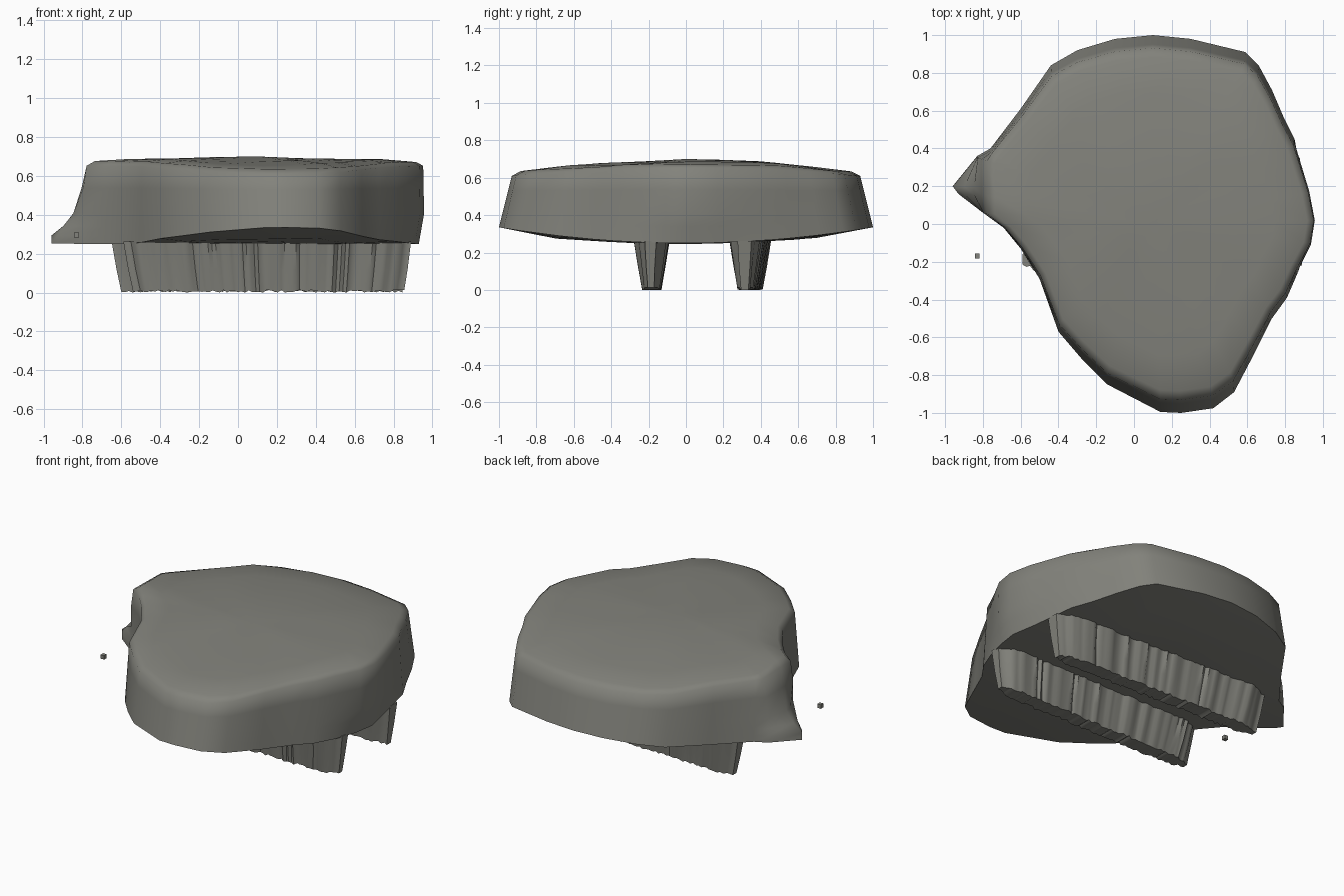
import bpy, bmesh, random
from mathutils import noise, Vector

if "Cube" in bpy.data.objects:
    bpy.data.objects.remove(bpy.data.objects["Cube"])

random.seed(4)
stone = bpy.data.materials.new("weathered grey stone")
stone.diffuse_color = (0.225, 0.225, 0.2, 1)
stone.use_nodes = True
stone.node_tree.nodes["Principled BSDF"].inputs["Base Color"].default_value = stone.diffuse_color


def finish(name, bm, angle=0.7):
    bmesh.ops.recalc_face_normals(bm, faces=bm.faces)
    me = bpy.data.meshes.new(name)
    bm.to_mesh(me)
    bm.free()
    ob = bpy.data.objects.new(name, me)
    bpy.context.collection.objects.link(ob)
    me.materials.append(stone)
    bpy.ops.object.select_all(action='DESELECT')
    ob.select_set(True)
    bpy.context.view_layer.objects.active = ob
    if angle:
        bpy.ops.object.shade_smooth_by_angle(angle=angle)
    return ob


def loft(bm, rings):
    """Skin closed rings of equal length; returns the vertex rings."""
    rows = [[bm.verts.new(p) for p in r] for r in rings]
    n = len(rows[0])
    for a, b in zip(rows, rows[1:]):
        for i in range(n):
            j = (i + 1) % n
            bm.faces.new((a[i], a[j], b[j], b[i]))
    return rows


def fan(bm, ring, point):
    c = bm.verts.new(point)
    for i in range(len(ring)):
        bm.faces.new((ring[i], ring[(i + 1) % len(ring)], c))


# Slab plan outline, with the pointed spur on the left
outline = [(.1, 1), (-.1, .98), (-.3, .92), (-.44, .84), (-.6, .61), (-.76, .4), (-.83, .36),
           (-.96, .2), (-.93, .16), (-.8, .06), (-.69, -.02), (-.6, -.13), (-.5, -.29),
           (-.4, -.57), (-.28, -.71), (-.14, -.85), (.14, -.995), (.25, -1), (.42, -.975),
           (.53, -.89), (.64, -.68), (.73, -.5), (.81, -.39), (.87, -.25), (.94, -.11),
           (.96, .02), (.93, .18), (.85, .45), (.79, .57), (.73, .71), (.66, .84),
           (.59, .91), (.3, .98)]


def side_ring(t, x_min):
    """Outline at height fraction t, tapering in towards the top."""
    ring = []
    for x, y in outline:
        lo, hi = .25 + .085 * y * y, .66 - .045 * y * y
        px = max(x, x_min)
        if x > .92:                      # undercut chip on the right end
            px -= .03 * max(0, 1 - t / .38)
        ring.append((px - .008 * t * x, y * (1 - .07 * t), lo + (hi - lo) * t))
    return ring


def flat_ring(s, base, dome, rough):
    """Inner ring of the top or underside, shrunk towards the middle."""
    ring = []
    for x, y in outline:
        x = max(x, -.78)
        px, py = .1 + (x - .1) * s, y * .93 * s
        z = base + dome * py * py + rough * noise.noise(Vector((px * 3, py * 3, base)))
        ring.append((px, py, z))
    return ring


bm = bmesh.new()
rings = [flat_ring(s, .25, .06, .008) for s in (.25, .5, .75)]
rings += [side_ring(t, m) for t, m in
          ((0, -.96), (.1, -.96), (.22, -.9), (.38, -.85), (.7, -.81), (.98, -.785))]
rings += [flat_ring(s, b, -.055, .012) for s, b in
          ((.95, .673), (.75, .682), (.5, .69), (.25, .696))]
rows = loft(bm, rings)
fan(bm, rows[0], (.1, 0, .25))
fan(bm, rows[-1], (.1, 0, .7))
# Keep the rim between side and underside crisp, round everything else
finish("stone_slab", bm, 1.25)


# Fluted runners under the slab, pinched at both ends
def runner(name, y_left, y_right, x0, x1, n=75):
    bm = bmesh.new()
    rings = []
    for i in range(n + 1):
        f = i / n
        xt = x0 + (x1 - x0) * f
        xb = x0 + .05 + (x1 - x0 - .085) * f
        yc = y_left + (y_right - y_left) * f
        w = min(1, .35 + 9 * min(f, 1 - f))
        a, b = random.uniform(-.01, .01), random.uniform(-.01, .01)
        zb = random.uniform(0, .014)
        xm = (xt + xb) / 2
        rings.append([(xt, yc - .085 * w + a, .262), (xt, yc + .085 * w + b, .262),
                      (xm, yc + .062 * w + b, .12),
                      (xb, yc + .046 * w + b * .5, zb), (xb, yc - .046 * w + a * .5, zb),
                      (xm, yc - .062 * w + a, .12)])
    rows = loft(bm, rings)
    bm.faces.new(rows[0])
    bm.faces.new(rows[-1])
    finish(name, bm, .9)


runner("front_runner", -.18, -.185, -.59, .89)
runner("back_runner", .365, .315, -.65, .88)

# Small loose stone cube beside the spur
bm = bmesh.new()
bmesh.ops.create_cube(bm, size=.025)
bmesh.ops.translate(bm, verts=bm.verts, vec=(-.83, -.17, .295))
finish("loose_pebble", bm, 0)
